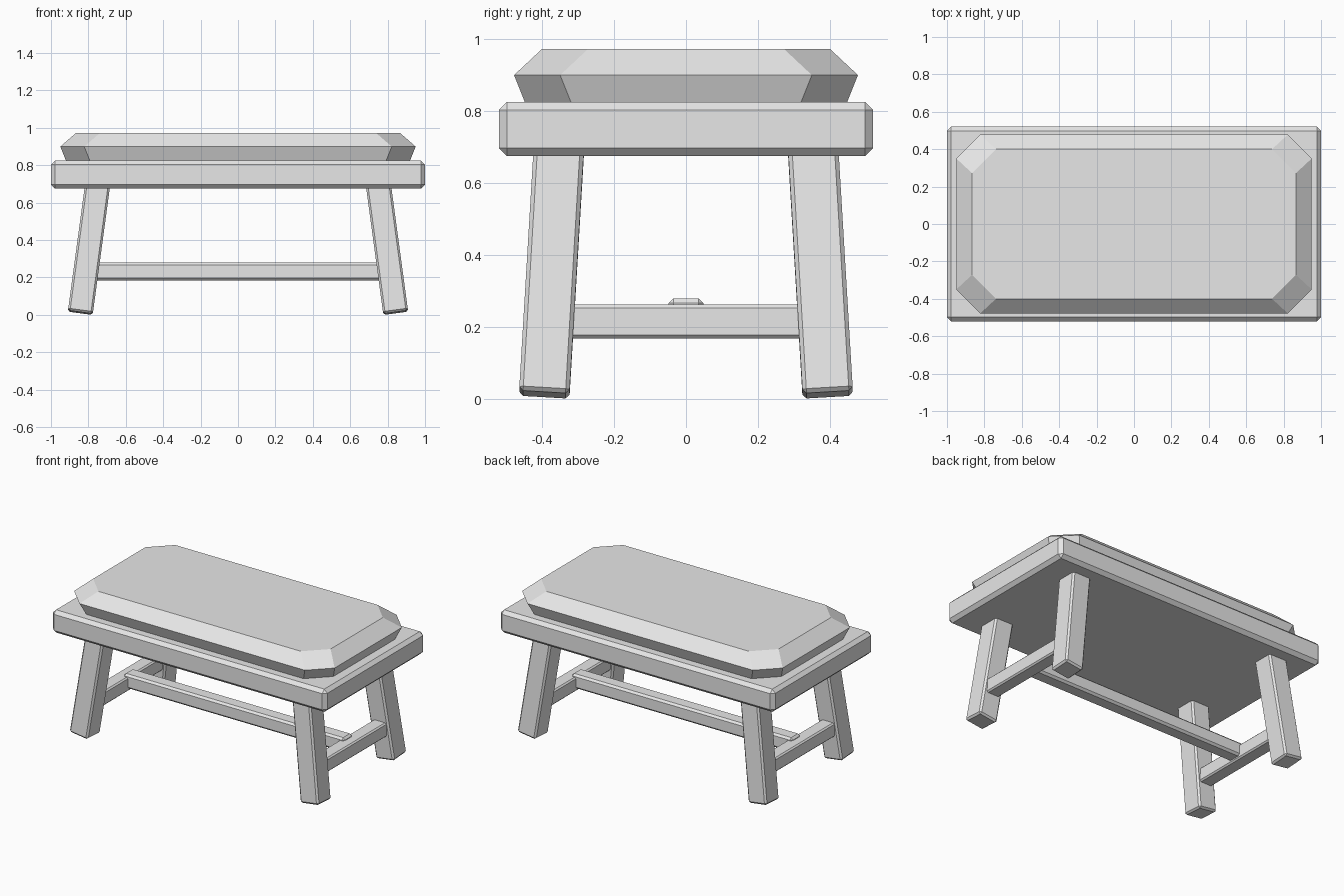
import bpy
import bmesh
from mathutils import Vector, Matrix

cube = bpy.data.objects.get("Cube")
if cube:
    bpy.data.objects.remove(cube, do_unlink=True)

grey = bpy.data.materials.new("plain grey")
grey.use_nodes = True
grey.diffuse_color = (0.8, 0.8, 0.8, 1)
grey.node_tree.nodes["Principled BSDF"].inputs["Base Color"].default_value = (0.8, 0.8, 0.8, 1)


def finish(bm, name):
    bmesh.ops.recalc_face_normals(bm, faces=bm.faces)
    mesh = bpy.data.meshes.new(name)
    bm.to_mesh(mesh)
    bm.free()
    mesh.materials.append(grey)
    obj = bpy.data.objects.new(name, mesh)
    bpy.context.collection.objects.link(obj)
    return obj


def beam(name, size, matrix, bevel):
    """Box with chamfered edges."""
    bm = bmesh.new()
    bmesh.ops.create_cube(bm, size=1)
    bmesh.ops.scale(bm, vec=size, verts=bm.verts)
    bmesh.ops.bevel(bm, geom=bm.edges[:], offset=bevel, segments=1, affect='EDGES')
    bmesh.ops.transform(bm, matrix=matrix, verts=bm.verts)
    return finish(bm, name)


def at(x, y, z):
    return Matrix.Translation((x, y, z))


# Table top slab
beam("table_top", (2, 1.04, 0.15), at(0, 0, 0.75), 0.022)

# Faceted cushion: stacked octagonal rings (half x, half y, height)
bm = bmesh.new()
cut = 0.128
rings = []
for hx, hy, z in ((0.91, 0.438, 0.80), (0.95, 0.478, 0.90), (0.866, 0.4, 0.973)):
    outline = [(hx, hy - cut), (hx - cut, hy), (cut - hx, hy), (-hx, hy - cut),
               (-hx, cut - hy), (cut - hx, -hy), (hx - cut, -hy), (hx, cut - hy)]
    rings.append([bm.verts.new((x, y, z)) for x, y in outline])
for low, high in zip(rings, rings[1:]):
    for i in range(8):
        j = (i + 1) % 8
        bm.faces.new((low[i], low[j], high[j], high[i]))
bm.faces.new(rings[0])
bm.faces.new(rings[-1])
finish(bm, "cushion")

# Splayed legs and the short stretchers joining them
for sx, side in ((1, "left"), (-1, "right")):
    for sy, end in ((-1, "front"), (1, "back")):
        foot = Vector((sx * 0.843, sy * 0.394, 0.012))
        head = Vector((sx * 0.75, sy * 0.353, 0.70))
        up = (head - foot).normalized()
        across = Vector((0, 1, 0)).cross(up).normalized()
        depth = up.cross(across)
        turn = Matrix((across, depth, up)).transposed().to_4x4()
        beam(f"{end}_{side}_leg", (0.134, 0.14, (head - foot).length),
             Matrix.Translation((foot + head) / 2) @ turn, 0.011)
    beam(f"{side}_stretcher", (0.094, 0.7, 0.094), at(sx * 0.817, 0, 0.215), 0.009)

# Long stretcher lapped over the short ones
beam("long_stretcher", (1.61, 0.096, 0.094), at(0, 0, 0.232), 0.013)
